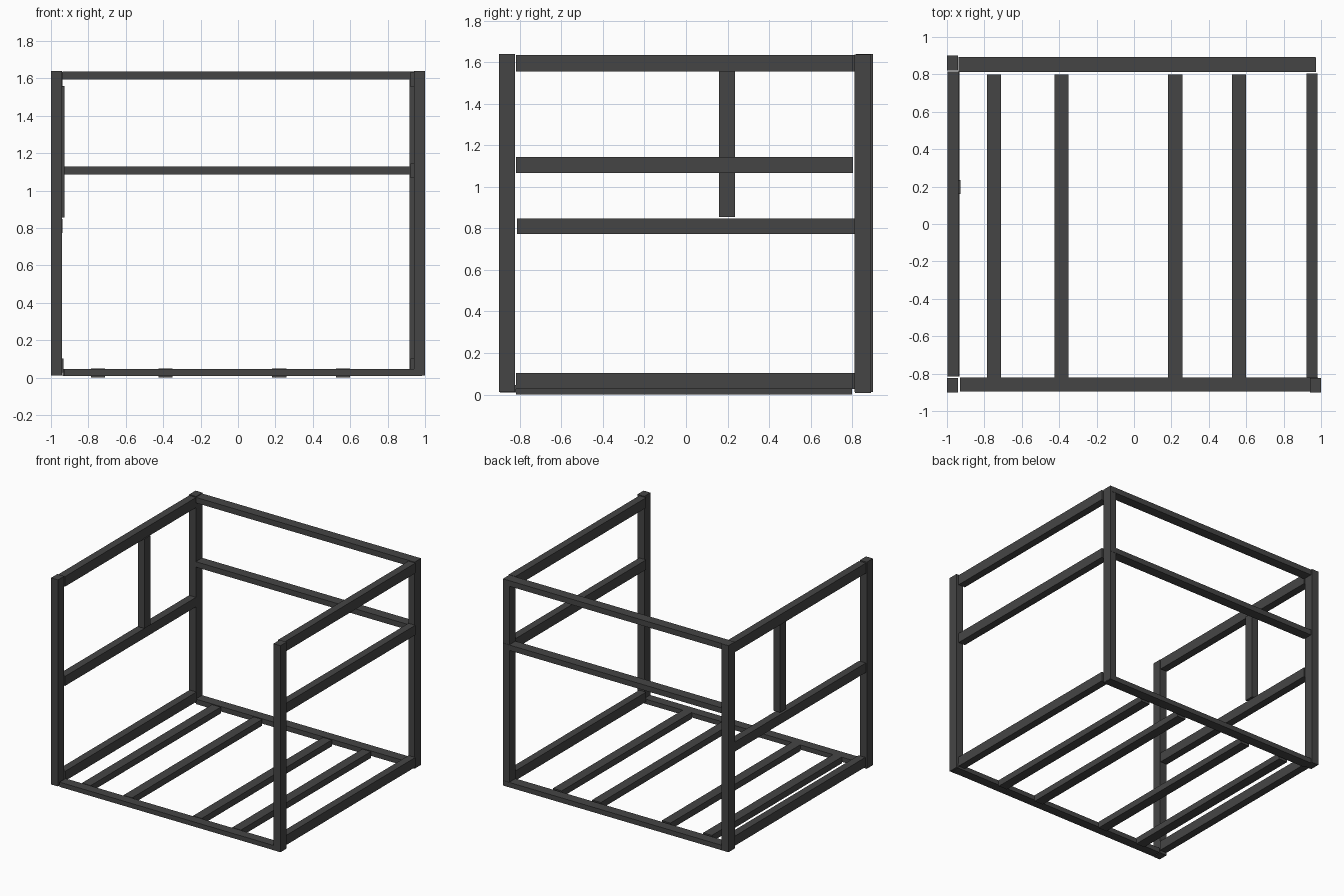
import bpy

if "Cube" in bpy.data.objects:
    bpy.data.objects.remove(bpy.data.objects["Cube"])

# Dark painted finish
dark = bpy.data.materials.new("dark_paint")
dark.diffuse_color = (0.06, 0.06, 0.06, 1)
dark.use_nodes = True
dark.node_tree.nodes["Principled BSDF"].inputs["Base Color"].default_value = dark.diffuse_color


def beam(name, x, y, z):
    """Rectangular timber spanning the given (min, max) ranges."""
    bpy.ops.mesh.primitive_cube_add(
        size=1, location=[(a + b) / 2 for a, b in (x, y, z)])
    ob = bpy.context.object
    ob.name = name
    ob.scale = [b - a for a, b in (x, y, z)]
    bpy.ops.object.transform_apply(location=False, rotation=False, scale=True)
    ob.data.materials.append(dark)
    return ob


FULL = (0.012, 1.64)

# Corner posts
beam("post_front_left", (-1.0, -0.94), (-0.9, -0.823), FULL)
beam("post_back_left", (-1.0, -0.94), (0.82, 0.9), FULL)
beam("post_front_right", (0.94, 1.0), (-0.9, -0.823), FULL)
beam("post_back_right", (0.917, 0.972), (0.812, 0.89), (0.012, 1.637))

# Left wall rails and window stud
LX = (-0.997, -0.937)
for name, z in (("middle", (0.773, 0.848)), ("top", (1.555, 1.635))):
    beam("left_rail_" + name, LX, (-0.815, 0.815), z)
beam("left_rail_bottom", (-0.993, -0.933), (-0.815, 0.815), (0.027, 0.103))
beam("left_window_stud", (-0.985, -0.928), (0.16, 0.235), (0.855, 1.56))

# Right wall rails
RX = (0.923, 0.982)
for name, z in (("bottom", (0.027, 0.103)), ("middle", (1.068, 1.145)),
                ("top", (1.555, 1.635))):
    beam("right_rail_" + name, RX, (-0.82, 0.805), z)

# Back wall rails, laid flat
for name, z in (("bottom", (0.008, 0.047)), ("middle", (1.087, 1.13)),
                ("top", (1.593, 1.637))):
    beam("back_rail_" + name, (-0.937, 0.97), (0.813, 0.892), z)

# Front floor beam
beam("front_rail_bottom", (-0.93, 0.985), (-0.895, -0.82), (0.01, 0.047))

# Floor joists
for i, x in enumerate((-0.748, -0.387, 0.22, 0.562)):
    beam(f"floor_joist_{i + 1}", (x - 0.038, x + 0.038), (-0.82, 0.8),
         (0.0, 0.05))
